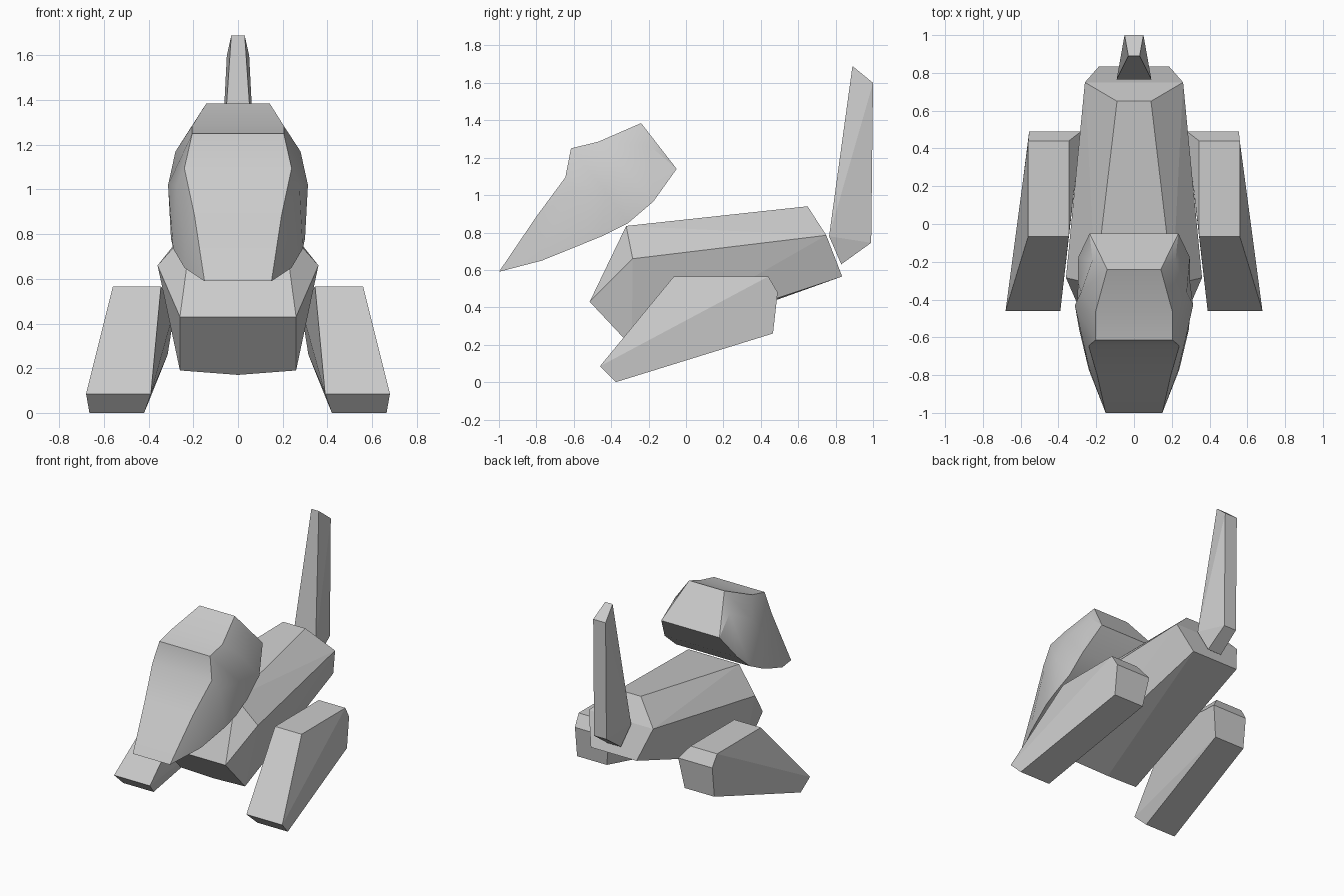
import bpy, bmesh

if "Cube" in bpy.data.objects:
    bpy.data.objects.remove(bpy.data.objects["Cube"])


def finish(name, bm):
    bmesh.ops.recalc_face_normals(bm, faces=bm.faces[:])
    me = bpy.data.meshes.new(name)
    bm.to_mesh(me)
    bm.free()
    ob = bpy.data.objects.new(name, me)
    bpy.context.collection.objects.link(ob)
    return ob


def hull(name, points):
    """Faceted solid wrapped around a few corner points."""
    bm = bmesh.new()
    for p in points:
        bm.verts.new(p)
    bmesh.ops.convex_hull(bm, input=bm.verts[:])
    bmesh.ops.dissolve_limit(bm, angle_limit=0.06, verts=bm.verts[:], edges=bm.edges[:])
    return finish(name, bm)


def mirrored(points):
    return [(s * x, y, z) for x, y, z in points for s in (1, -1)]


def loft(name, sections):
    """Closed skin through half sections (top to bottom), mirrored in x."""
    bm = bmesh.new()
    rings = []
    for sec in sections:
        pts = list(sec) + [(-x, y, z) for x, y, z in reversed(sec)]
        rings.append([bm.verts.new(p) for p in pts])
    n = len(rings[0])
    for a, b in zip(rings, rings[1:]):
        for i in range(n):
            j = (i + 1) % n
            bm.faces.new((a[i], a[j], b[j], b[i]))
    bmesh.ops.remove_doubles(bm, verts=bm.verts[:], dist=0.001)
    return finish(name, bm)


# Body: wedge-fronted block tapering to the rear
hull("body", mirrored([
    (0.205, -0.32, 0.835), (0.36, -0.285, 0.66), (0.26, -0.515, 0.43),
    (0.26, -0.29, 0.19), (0.09, 0.65, 0.94), (0.26, 0.75, 0.785),
    (0.185, 0.835, 0.565)]) + [(0, -0.515, 0.42), (0, -0.27, 0.17)])

# Legs: side profile as (y, z, inner x, outer x)
leg = [(-0.46, 0.085, 0.39, 0.68), (-0.375, 0, 0.42, 0.665),
       (0.465, 0.26, 0.315, 0.555), (0.49, 0.48, 0.28, 0.555),
       (0.44, 0.565, 0.345, 0.56), (-0.065, 0.565, 0.345, 0.56)]
for side, s in (("left", -1), ("right", 1)):
    hull(side + "_leg", [(s * x, y, z) for y, z, xi, xo in leg for x in (xi, xo)])

# Tail: upright tapered post
hull("tail", mirrored([
    (0.03, 0.89, 1.69), (0.05, 1.0, 1.60), (0.05, 0.99, 0.745),
    (0.055, 0.83, 0.63), (0.092, 0.765, 0.78)]))

# Head: muzzle tip, muzzle, brow, forehead, crown, back edge
tip, back = (0.15, -1.0, 0.59), (0.235, -0.05, 1.14)
head = loft("head", [
    (tip, tip, tip),
    ((0.195, -0.8, 0.885), (0.235, -0.77, 0.73), (0.24, -0.77, 0.65)),
    ((0.24, -0.645, 1.095), (0.275, -0.6, 1.02), (0.29, -0.56, 0.735)),
    ((0.205, -0.615, 1.25), (0.313, -0.43, 1.02), (0.30, -0.45, 0.78)),
    ((0.205, -0.47, 1.285), (0.28, -0.36, 1.17), (0.297, -0.31, 0.85)),
    ((0.142, -0.24, 1.385), (0.22, -0.19, 1.26), (0.295, -0.175, 0.965)),
    (back, back, back)])
bpy.ops.object.select_all(action='DESELECT')
bpy.context.view_layer.objects.active = head
head.select_set(True)
bpy.ops.object.shade_smooth_by_angle(angle=0.5)
